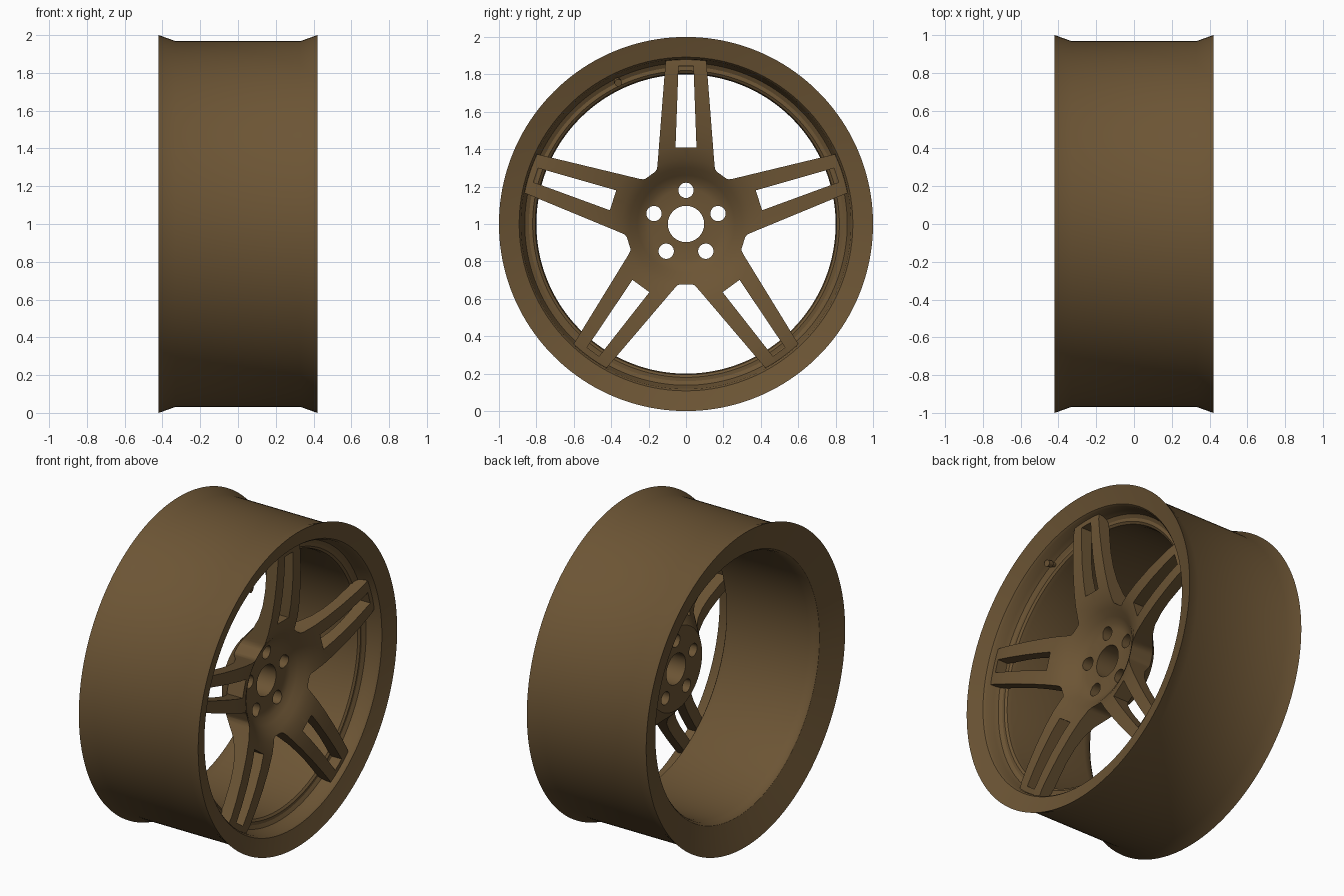
import bpy, bmesh, math
from mathutils import Vector

if "Cube" in bpy.data.objects:
    bpy.data.objects.remove(bpy.data.objects["Cube"])

mat = bpy.data.materials.new("bronze")
mat.diffuse_color = (0.15, 0.09, 0.035, 1)
mat.use_nodes = True
mat.node_tree.nodes["Principled BSDF"].inputs["Base Color"].default_value = mat.diffuse_color
STEP = math.tau / 5


def finish(name, bm):
    bmesh.ops.recalc_face_normals(bm, faces=bm.faces[:])
    me = bpy.data.meshes.new(name)
    bm.to_mesh(me)
    bm.free()
    me.materials.append(mat)
    ob = bpy.data.objects.new(name, me)
    bpy.context.collection.objects.link(ob)
    return ob


def lathe(name, loop, n):
    """Revolve a closed loop of (x, radius) points around the wheel axis."""
    bm = bmesh.new()
    rings = []
    for i in range(n):
        a = math.tau * i / n
        rings.append([bm.verts.new((x, r * math.cos(a), 1 + r * math.sin(a))) for x, r in loop])
    for i in range(n):
        p, q = rings[i], rings[(i + 1) % n]
        for j in range(len(loop)):
            k = (j + 1) % len(loop)
            bm.faces.new((p[j], p[k], q[k], q[j]))
    return finish(name, bm)


def prism(bm, pts, x0, x1):
    """Extrude an outline of (y, z) points along x."""
    lo = [bm.verts.new((x0, y, 1 + z)) for y, z in pts]
    hi = [bm.verts.new((x1, y, 1 + z)) for y, z in pts]
    bm.faces.new(lo)
    bm.faces.new(hi)
    for i in range(len(pts)):
        k = (i + 1) % len(pts)
        bm.faces.new((lo[i], lo[k], hi[k], hi[i]))


def polar(r, t, k):
    """Spoke coordinates (along, across) to (y, z) for spoke k."""
    a = math.pi / 2 + STEP * k
    return (r * math.cos(a) - t * math.sin(a), r * math.sin(a) + t * math.cos(a))


def boolean(ob, cutter, op):
    m = ob.modifiers.new(op, 'BOOLEAN')
    m.operation, m.object, m.solver = op, cutter, 'EXACT'
    select(ob)
    bpy.ops.object.modifier_apply(modifier=m.name)
    bpy.data.objects.remove(cutter)


def select(ob):
    bpy.ops.object.select_all(action='DESELECT')
    ob.select_set(True)
    bpy.context.view_layer.objects.active = ob


def smooth(ob, deg=30):
    select(ob)
    bpy.ops.object.shade_smooth_by_angle(angle=math.radians(deg))


# rim barrel with flanges, front lip and ledge
rim = lathe("rim", [(-.42, 1), (-.33, .968), (.33, .968), (.42, 1), (.412, .975), (.388, .892),
                    (.375, .882), (.325, .874), (.298, .862), (.286, .84), (.288, .82),
                    (.278, .806), (.25, .80), (-.30, .806), (-.345, .812), (-.362, .825)], 160)
smooth(rim)

# dished spoke and hub body: front curve outward, then back curve inward
spokes = lathe("spokes_and_hub", [
    (.20, .097), (.20, .19), (.21, .225), (.235, .26), (.268, .30), (.295, .345), (.317, .41),
    (.335, .50), (.35, .62), (.358, .74), (.36, .84), (.352, .90),
    (.275, .90), (.283, .78), (.28, .65), (.268, .56), (.245, .48), (.205, .41),
    (.15, .35), (.105, .30), (.07, .262), (.07, .097)], 120)

# five-armed star outline
half = [(.885, .108), (.345, .15), (.31, .153), (.292, .156), (.28, .164)]
star = bmesh.new()
outline = []
for k in range(5):
    outline += [polar(r, -t, k) for r, t in reversed(half)]
    outline += [polar(r, t, k) for r, t in half]
prism(star, outline, -.2, .7)
boolean(spokes, finish("star_cutter", star), 'INTERSECT')

# spoke slots and bolt holes
cuts = bmesh.new()
for k in range(5):
    prism(cuts, [polar(r, t, k) for r, t in
                 [(.41, -.056), (.845, -.04), (.845, .04), (.41, .056)]], -.3, .8)
    circle = [(.18 + .041 * math.cos(math.tau * i / 24), .041 * math.sin(math.tau * i / 24))
              for i in range(24)]
    prism(cuts, [polar(r, t, k) for r, t in circle], -.3, .8)
boolean(spokes, finish("slot_cutter", cuts), 'DIFFERENCE')
smooth(spokes)

# valve stem with cap, leaning slightly toward the hub
base = Vector((.27, -.372, 1.775))
axis = Vector((1, .12, -.25)).normalized()
for name, start, length, rad in [("valve_stem", 0, .06, .014), ("valve_cap", .05, .035, .02)]:
    bpy.ops.mesh.primitive_cylinder_add(vertices=20, radius=rad, depth=length,
                                        location=base + axis * (start + length / 2),
                                        rotation=axis.to_track_quat('Z', 'Y').to_euler())
    ob = bpy.context.object
    ob.name = name
    ob.data.materials.append(mat)
    smooth(ob)
